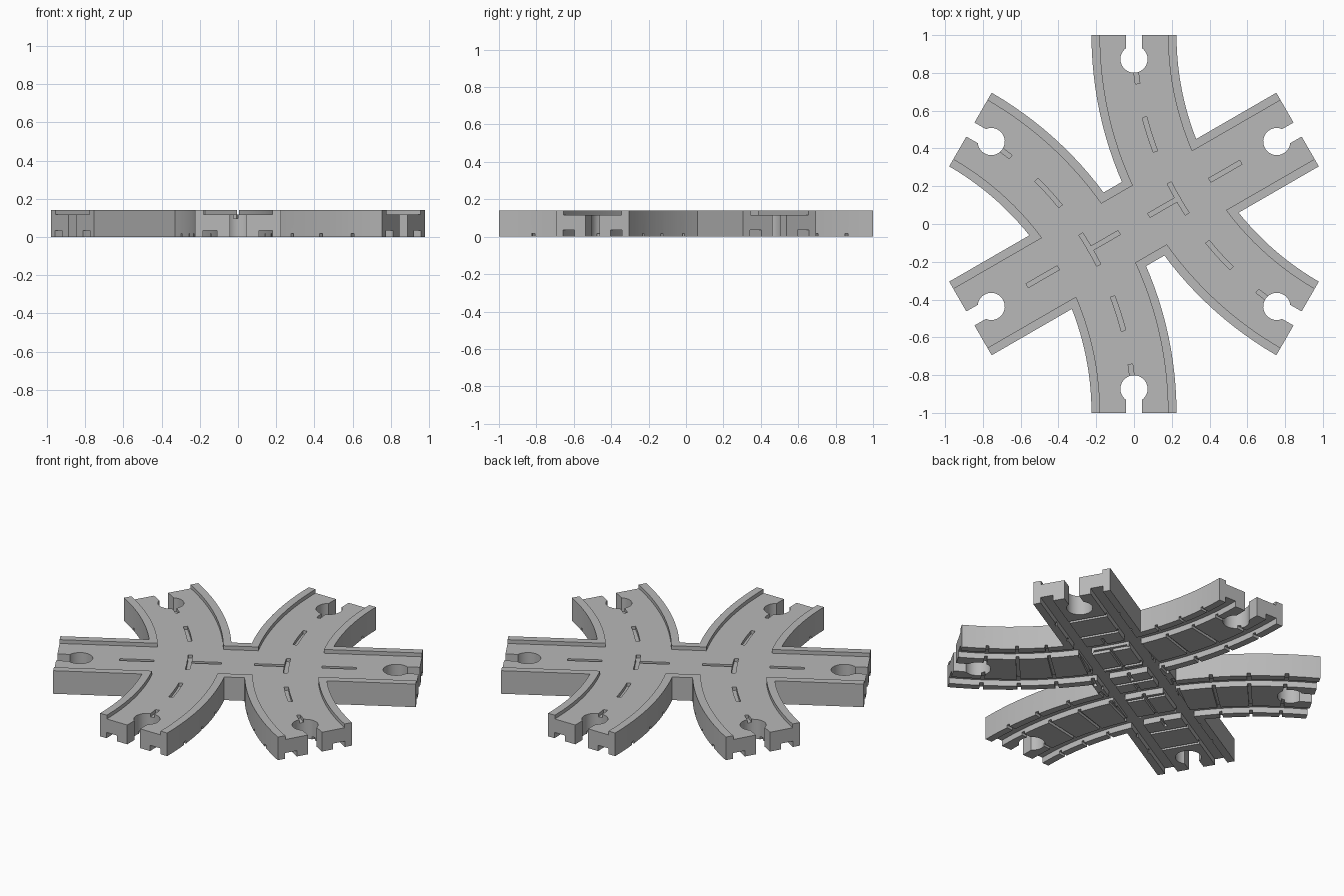
import bpy, bmesh
from math import radians, cos, sin, pi, sqrt

cube = bpy.data.objects.get("Cube")
if cube:
    bpy.data.objects.remove(cube, do_unlink=True)

# One grey plastic for the whole piece
mat = bpy.data.materials.new("grey plastic")
mat.use_nodes = True
mat.diffuse_color = (0.48, 0.48, 0.48, 1)
mat.node_tree.nodes["Principled BSDF"].inputs["Base Color"].default_value = (0.48, 0.48, 0.48, 1)

HEIGHT, HALF, LANE, FLOOR = 0.14, 0.225, 0.18, 0.117
RADIUS = sqrt(3)
TIE = 0.186          # spacing of the sleepers along a track
END = RADIUS * pi / 6


# Track paths: u runs along the centre line, v across it
def straight(u, v):
    c, s = cos(pi / 6), sin(pi / 6)
    return u * c - v * s, u * s + v * c


def curve_a(u, v):
    a = radians(210) + u / RADIUS
    return RADIUS + (RADIUS + v) * cos(a), 1 + (RADIUS + v) * sin(a)


def curve_b(u, v):
    x, y = curve_a(u, v)
    return -x, -y


def prism(name, outline, z0, z1):
    bm = bmesh.new()
    low = [bm.verts.new((x, y, z0)) for x, y in outline]
    face = bm.faces.new(low)
    up = bmesh.ops.extrude_face_region(bm, geom=[face])["geom"]
    for v in up:
        if isinstance(v, bmesh.types.BMVert):
            v.co.z = z1
    bmesh.ops.recalc_face_normals(bm, faces=bm.faces)
    mesh = bpy.data.meshes.new(name)
    bm.to_mesh(mesh)
    bm.free()
    ob = bpy.data.objects.new(name, mesh)
    bpy.context.collection.objects.link(ob)
    return ob


def strip(name, path, u0, u1, v0, v1, z0, z1):
    n = 1 if path is straight else max(2, round((u1 - u0) / 0.06))
    us = [u0 + (u1 - u0) * i / n for i in range(n + 1)]
    outline = [path(u, v0) for u in us] + [path(u, v1) for u in reversed(us)]
    return prism(name, outline, z0, z1)


def combine(other, operation="DIFFERENCE"):
    mod = track.modifiers.new("cut", "BOOLEAN")
    mod.operation = operation
    mod.solver = "MANIFOLD"
    mod.object = other
    bpy.ops.object.modifier_apply(modifier=mod.name)
    bpy.data.objects.remove(other, do_unlink=True)


# Body: a straight track joined with two curved ones
paths = [(straight, 1.0), (curve_a, END), (curve_b, END)]
track = strip("crossing_track", straight, -1, 1, -HALF, HALF, 0, HEIGHT)
bpy.context.view_layer.objects.active = track
track.select_set(True)
for path, end in paths[1:]:
    combine(strip("curve", path, -end, end, -HALF, HALF, 0, HEIGHT), "UNION")

for path, end in paths:
    far = end + 0.02
    # Road lane between the raised kerbs
    combine(strip("lane", path, -far, far, -LANE, LANE, FLOOR, HEIGHT + 0.1))
    # Wheel grooves underneath
    for side in (-1, 1):
        a, b = sorted((side * 0.11, side * 0.182))
        combine(strip("groove", path, -far, far, a, b, -0.1, 0.035))

for path, end in paths:
    # Sleeper grooves underneath
    reach = 0.19 if path is straight else HALF + 0.02
    for k in range(-4, 5):
        u = k * TIE
        combine(strip("sleeper", path, u - 0.009, u + 0.009, -reach, reach, -0.1, 0.017))
    # Lane marking slots on top
    places = (-3, -1, 1, 3) if path is straight else (-4, -2, 0, 2, 4)
    for k in places:
        u = k * TIE
        combine(strip("marking", path, u - 0.095, u + 0.095, -0.012, 0.012,
                      FLOOR - 0.02, HEIGHT + 0.1))

# Connector sockets in the six ends
for k in range(6):
    a = radians(30 + 60 * k)

    def turn(x, y):
        return x * cos(a) - y * sin(a), x * sin(a) + y * cos(a)

    ring = [2 * pi * i / 32 for i in range(32)]
    combine(prism("socket", [turn(0.873 + 0.072 * cos(t), 0.072 * sin(t)) for t in ring],
                  -0.1, 0.3))
    mouth = [(0.873, -0.043), (1.1, -0.043), (1.1, 0.043), (0.873, 0.043)]
    combine(prism("mouth", [turn(x, y) for x, y in mouth], -0.1, 0.3))

track.data.materials.clear()
track.data.materials.append(mat)
for p in track.data.polygons:
    p.material_index = 0
bpy.ops.object.shade_smooth_by_angle(angle=radians(30))
